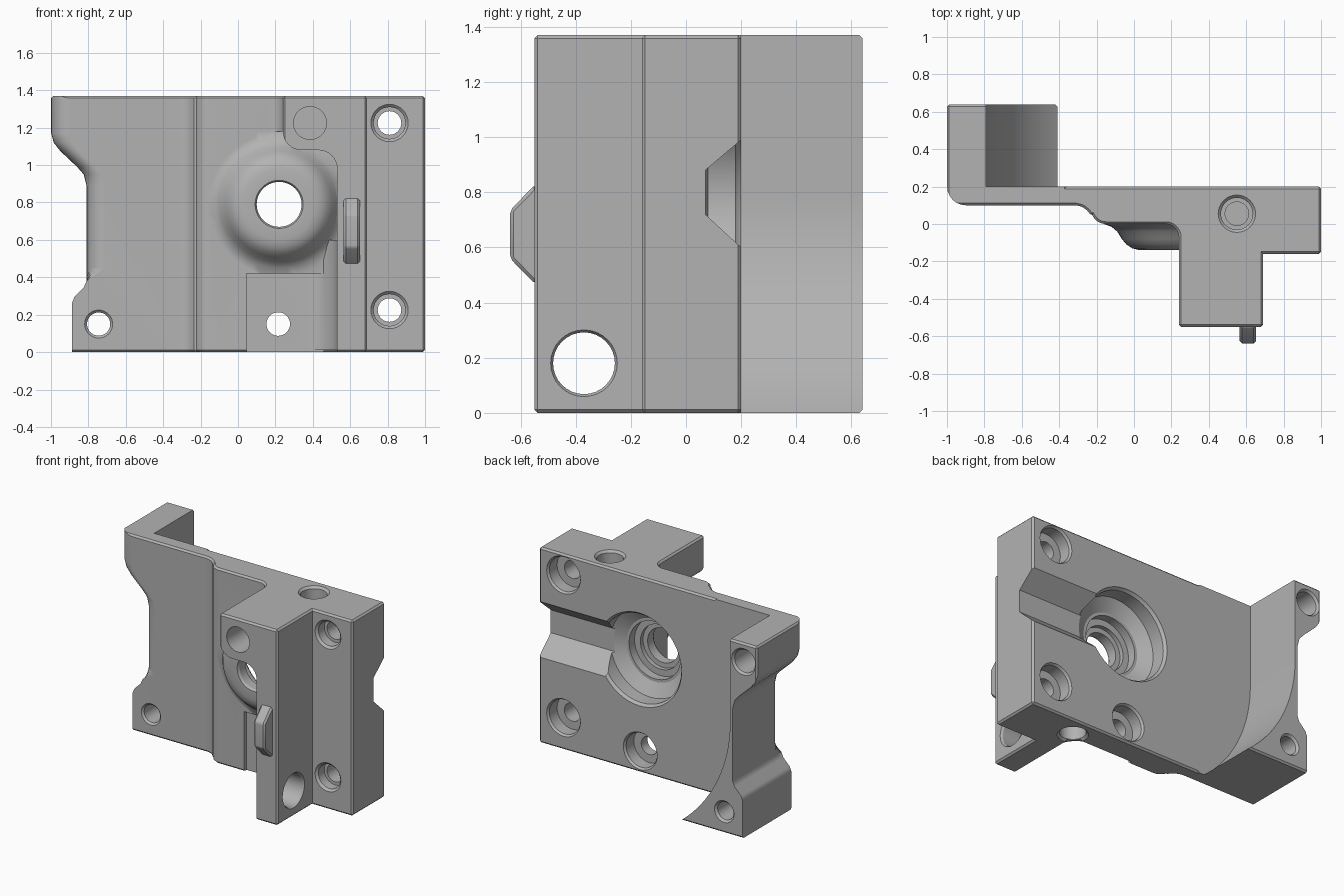
import bpy, bmesh, math
from mathutils import Vector

cube = bpy.data.objects.get("Cube")
if cube:
    bpy.data.objects.remove(cube, do_unlink=True)

grey = bpy.data.materials.new("neutral grey")
grey.use_nodes = True
grey.diffuse_color = (0.45, 0.45, 0.45, 1)
grey.node_tree.nodes["Principled BSDF"].inputs["Base Color"].default_value = grey.diffuse_color
TOP = 1.37


def finish(name, bm):
    bmesh.ops.recalc_face_normals(bm, faces=bm.faces)
    mesh = bpy.data.meshes.new(name)
    bm.to_mesh(mesh)
    bm.free()
    mesh.materials.append(grey)
    obj = bpy.data.objects.new(name, mesh)
    bpy.context.collection.objects.link(obj)
    return obj


def place(axis, u, v, t):
    return {"x": (t, u, v), "y": (u, t, v), "z": (u, v, t)}[axis]


def arc(cx, cy, r, a0, a1, n=8):
    angles = [math.radians(a0 + (a1 - a0) * i / n) for i in range(n + 1)]
    return [(cx + r * math.cos(a), cy + r * math.sin(a)) for a in angles]


def loft(name, axis, sections, chamfer=0):
    """Solid through matching outlines, each given as (position, points)."""
    bm = bmesh.new()
    rings = [[bm.verts.new(place(axis, u, v, t)) for u, v in pts] for t, pts in sections]
    for a, b in zip(rings, rings[1:]):
        for i in range(len(a)):
            j = (i + 1) % len(a)
            bm.faces.new((a[i], a[j], b[j], b[i]))
    bm.faces.new(rings[0])
    bm.faces.new(rings[-1])
    bmesh.ops.recalc_face_normals(bm, faces=bm.faces)
    if chamfer:
        sharp = [e for e in bm.edges if e.calc_face_angle_signed() > 0.7]
        bmesh.ops.bevel(bm, geom=sharp, offset=chamfer, segments=1, affect="EDGES")
    return finish(name, bm)


def prism(name, axis, pts, a, b, chamfer=0):
    return loft(name, axis, [(a, pts), (b, pts)], chamfer)


def turned(name, axis, u, v, profile, n=48):
    """Round solid along an axis; the profile lists (radius, position)."""
    return loft(name, axis, [(t, arc(u, v, r, 0, 360, n)[:-1]) for r, t in profile])


def combine(target, tool, op="DIFFERENCE"):
    mod = target.modifiers.new("combine", "BOOLEAN")
    mod.operation, mod.solver, mod.object = op, "EXACT", tool
    bpy.context.view_layer.objects.active = target
    bpy.ops.object.modifier_apply(modifier=mod.name)
    bpy.data.objects.remove(tool, do_unlink=True)


# Main body: plan outline with side arm, stepped plate and front block
plan = [(-1, 0.64), (-1, 0.1)]
plan += arc(-0.32, 0.0, 0.1, 90, 25, 6)
plan += arc(-0.15, 0.08, 0.08, 205, 270, 6)
plan += arc(0.17, -0.07, 0.07, 90, 0, 6)
plan += [(0.24, -0.55), (0.69, -0.55), (0.69, -0.16), (1, -0.16),
         (1, 0.2), (-0.36, 0.2), (-0.36, 0.64)]
body = prism("bracket_body", "z", plan, 0, TOP, 0.012)

# Waisted outer edge of the arm, with a rounded front corner fading at the foot
edge = [(-0.999, 1.5), (-0.999, 1.17), (-0.985, 1.12), (-0.95, 1.075), (-0.86, 0.99),
        (-0.825, 0.95), (-0.81, 0.89), (-0.81, 0.45), (-0.81, 0.38), (-0.825, 0.345),
        (-0.875, 0.295), (-0.888, 0.26), (-0.888, -0.1)]


def edge_section(y):
    d = max(0, 0.2 - max(y, 0.1))
    inset = 0.1 - math.sqrt(max(0, 0.01 - d * d))
    return [(x + (inset if z > 0.42 else 0), z) for x, z in edge] + [(-1.3, -0.1), (-1.3, 1.5)]


levels = [0.05, 0.1, 0.104, 0.115, 0.13, 0.15, 0.175, 0.2, 0.8]
combine(body, loft("edge_cut", "y", [(y, edge_section(y)) for y in levels]))

# Round hollow inside the arm, straight above its centre
hollow = arc(0.22, 0.79, 1.01, 180, 242, 32)
hollow += [(-0.2, -0.2), (-0.2, 1.5), (-0.79, 1.5)]
combine(body, prism("arm_hollow", "y", hollow, 0.2, 0.8))

# Front block is cut away below, leaving a narrow pillar
relief = [(0.1, -0.1), (0.53, -0.1)] + arc(0.43, 0.98, 0.1, 0, 90)
relief += arc(0.34, 1.18, 0.1, 270, 180) + [(0.1, 1.18)]
combine(body, prism("pillar_relief", "y", relief, -0.8, 0.0))

# Rounded boss around the central bore
boss = [(0.1, 0.06), (0.38, 0.06), (0.38, 0.0), (0.34, -0.015), (0.31, -0.04),
        (0.285, -0.08), (0.26, -0.11), (0.23, -0.13), (0.19, -0.14), (0.1, -0.14)]
combine(body, turned("bore_boss", "y", 0.22, 0.79, boss), "UNION")

# Shallow pocket at the foot and the fillet beside the pillar
pocket = [(0.045, -0.1), (0.53, -0.1), (0.53, 0.42), (0.045, 0.42)]
combine(body, prism("foot_pocket", "y", pocket, -0.3, 0.03))
fillet = arc(0.36, -0.14, 0.171, 90, 0) + [(0.6, -0.14), (0.6, 0.06), (0.36, 0.06)]
combine(body, prism("pillar_fillet", "z", fillet, 0.012, 0.6), "UNION")

# Stepped bearing bore from the back
bore = [(0.34, 0.23), (0.32, 0.19), (0.31, 0.18), (0.31, 0.08), (0.22, 0.03),
        (0.2, 0.03), (0.2, -0.03), (0.155, -0.03), (0.155, -0.06),
        (0.12, -0.06), (0.12, -0.125), (0.14, -0.16)]
combine(body, turned("centre_bore", "y", 0.22, 0.79, bore, 64))

# Trapezoid channel from the bore to the right side
channel = [(0.25, 0.99), (0.2, 0.99), (0.07, 0.88), (0.07, 0.72), (0.2, 0.6), (0.25, 0.6)]
combine(body, prism("back_channel", "x", channel, 0.45, 1.1))


# Counterbored screw holes through the plate
def screw_hole(x, z, front, rim):
    steps = [(0.145, 0.22), (0.12, 0.185), (0.12, 0.1), (0.063, 0.1)]
    if rim:
        steps += [(0.063, front + 0.08), (0.085, front + 0.08), (0.085, front + 0.015),
                  (0.115, front - 0.015)]
    else:
        steps += [(0.063, front - 0.05)]
    combine(body, turned("screw_hole", "y", x, z, steps, 32))


for z in (1.225, 0.225):
    screw_hole(0.81, z, -0.16, True)
screw_hole(0.215, 0.15, 0.03, False)

# Arm holes, block hole, cross hole and vertical holes
others = [
    ("y", -0.745, 0.15, [(0.09, 0.085), (0.062, 0.113), (0.062, 0.625), (0.09, 0.655)]),
    ("y", -0.895, 1.24, [(0.11, 0.66), (0.08, 0.625), (0.08, 0.35)]),
    ("y", 0.385, 1.225, [(0.088, -0.6), (0.088, -0.3)]),
    ("x", -0.37, 0.18, [(0.13, 0.515), (0.112, 0.545), (0.112, 0.675), (0.13, 0.705)]),
    ("z", 0.55, 0.055, [(0.115, 1.385), (0.085, 1.355), (0.085, 1.25), (0.063, 1.25), (0.063, 1.1)]),
    ("z", 0.55, 0.055, [(0.115, -0.015), (0.085, 0.015), (0.085, 0.12), (0.063, 0.12), (0.063, 0.27)]),
]
for axis, u, v, profile in others:
    combine(body, turned("round_hole", axis, u, v, profile, 32))

# Raised locating key on the pillar
key = [(-0.54, 0.47), (-0.555, 0.475), (-0.638, 0.56), (-0.638, 0.735), (-0.555, 0.82), (-0.54, 0.825)]
locating_key = prism("locating_key", "x", key, 0.565, 0.652, 0.012)

# Smooth shading with crisp edges
for obj in (body, locating_key):
    bpy.ops.object.select_all(action="DESELECT")
    obj.select_set(True)
    bpy.context.view_layer.objects.active = obj
    bpy.ops.object.shade_smooth_by_angle(angle=math.radians(28))
    weighted = obj.modifiers.new("even_normals", "WEIGHTED_NORMAL")
    weighted.keep_sharp = True
